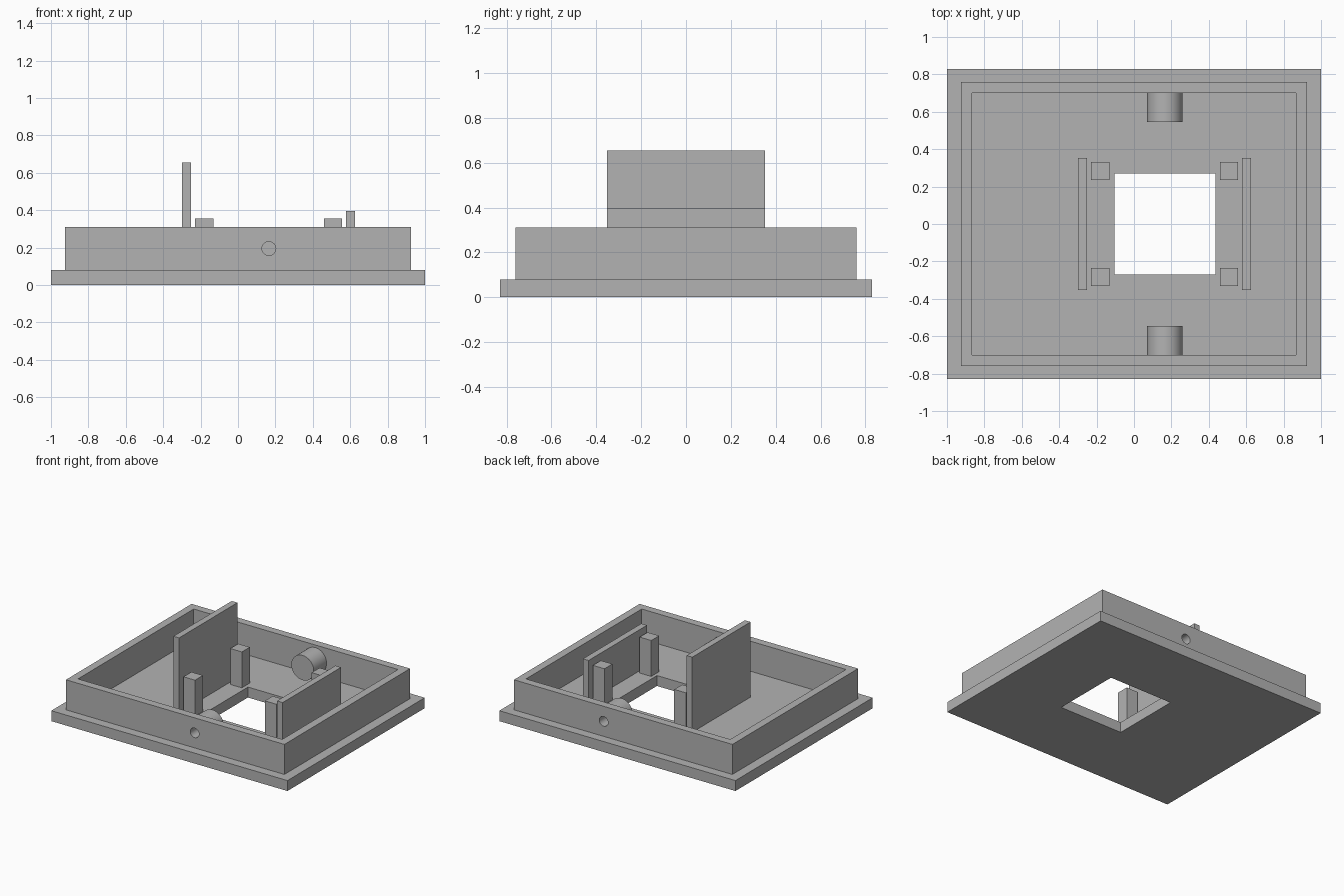
import bpy
import math

cube = bpy.data.objects.get("Cube")
if cube:
    bpy.data.objects.remove(cube, do_unlink=True)

# One plain grey plastic for everything
grey = bpy.data.materials.new("plain grey")
grey.use_nodes = True
colour = (0.45, 0.45, 0.45, 1)
grey.diffuse_color = colour
grey.node_tree.nodes["Principled BSDF"].inputs["Base Color"].default_value = colour


def finish(name):
    ob = bpy.context.object
    ob.name = name
    bpy.ops.object.transform_apply(location=False, rotation=True, scale=True)
    ob.data.materials.append(grey)
    return ob


def box(name, x, y, z):
    """Box from (low, high) pairs on each axis."""
    spans = (x, y, z)
    bpy.ops.mesh.primitive_cube_add(size=1, location=[sum(s) / 2 for s in spans])
    bpy.context.object.scale = [s[1] - s[0] for s in spans]
    return finish(name)


def rod(name, radius, y, sides):
    """Round bar along y on the screw axis."""
    bpy.ops.mesh.primitive_cylinder_add(
        vertices=sides, radius=radius, depth=abs(y[1] - y[0]),
        location=(SCREW_X, sum(y) / 2, SCREW_Z), rotation=(math.pi / 2, 0, 0))
    return finish(name)


def cut(target, cutter):
    """Subtract the cutter, keep the result as mesh, drop the cutter."""
    mod = target.modifiers.new("cut", "BOOLEAN")
    mod.operation = "DIFFERENCE"
    mod.solver = "EXACT"
    mod.object = cutter
    bpy.context.view_layer.update()
    graph = bpy.context.evaluated_depsgraph_get()
    mesh = bpy.data.meshes.new_from_object(target.evaluated_get(graph))
    target.modifiers.clear()
    target.data = mesh
    bpy.data.objects.remove(cutter, do_unlink=True)


def smooth(ob):
    bpy.ops.object.select_all(action="DESELECT")
    ob.select_set(True)
    bpy.context.view_layer.objects.active = ob
    bpy.ops.object.shade_smooth_by_angle(angle=math.radians(30))


FLOOR, RIM = 0.08, 0.31
SCREW_X, SCREW_Z = 0.165, 0.195

# Base plate with its square window
plate = box("base_plate", (-1, 1), (-0.83, 0.83), (0, FLOOR))
cut(plate, box("window_cutter", (-0.105, 0.435), (-0.27, 0.27), (-0.1, 0.2)))

# Raised rim wall
rim = box("rim_wall", (-0.925, 0.925), (-0.76, 0.76), (FLOOR, RIM))
cut(rim, box("rim_cutter", (-0.865, 0.865), (-0.7, 0.7), (0, 0.5)))

# Screw bosses inside the front and back walls, drilled from outside
for side, label in ((-1, "front"), (1, "back")):
    boss = rod(label + "_screw_boss", 0.095, (side * 0.7, side * 0.545), 64)
    for part in (rim, boss):
        cut(part, rod("drill", 0.037, (side * 0.8, side * 0.6), 32))
    smooth(boss)
smooth(rim)

# Tall and short upright panels beside the window
box("tall_panel", (-0.3, -0.252), (-0.353, 0.353), (FLOOR, 0.655))
box("short_panel", (0.578, 0.626), (-0.353, 0.353), (FLOOR, 0.395))

# Four square posts around the window
for side, x in (("right", -0.181), ("left", 0.508)):
    for end, y in (("front", -0.283), ("back", 0.283)):
        box(f"{end}_{side}_post", (x - 0.049, x + 0.049),
            (y - 0.048, y + 0.048), (FLOOR, 0.355))
